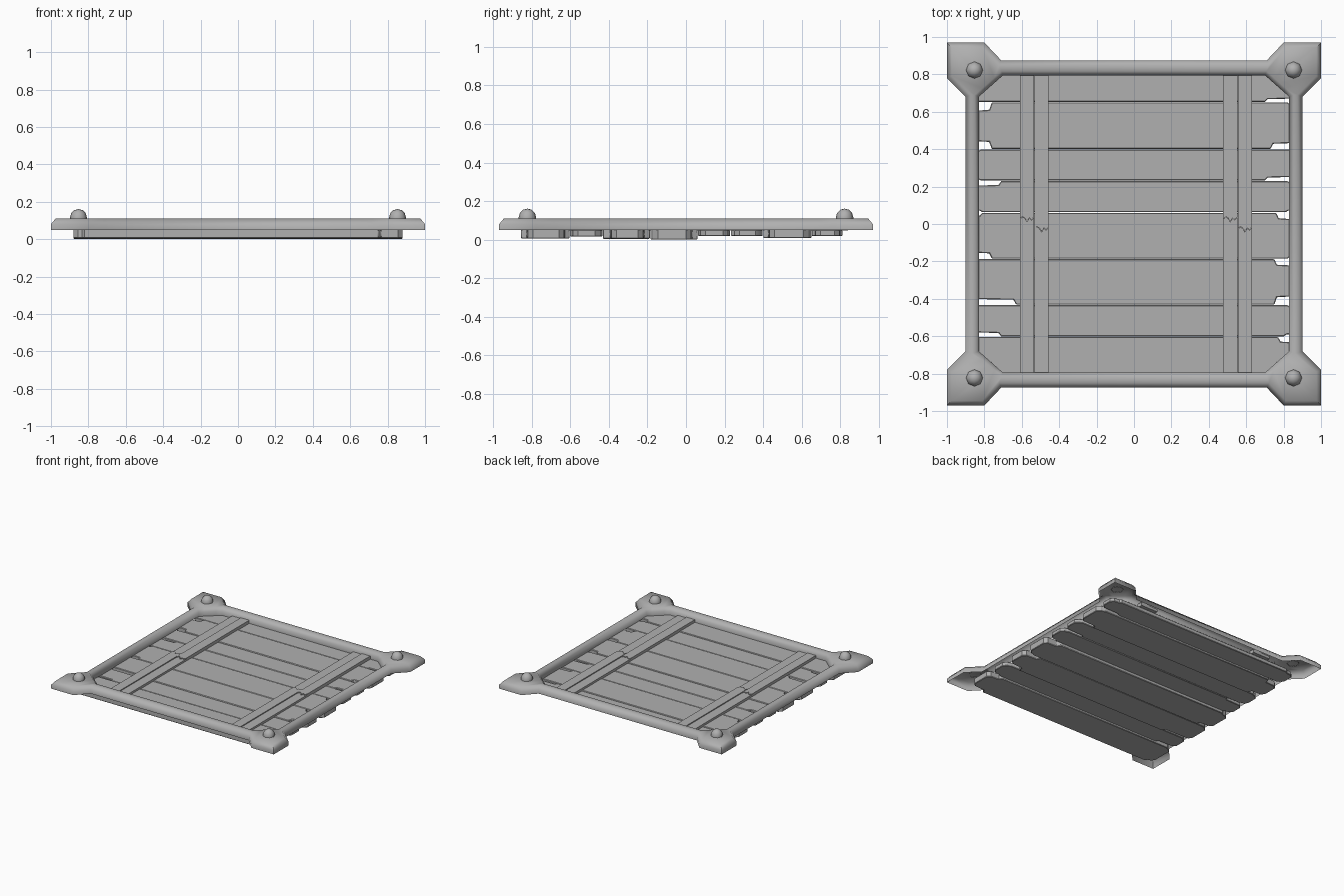
import bpy, bmesh
from math import radians
from mathutils import Vector

if "Cube" in bpy.data.objects:
    bpy.data.objects.remove(bpy.data.objects["Cube"])

grey = bpy.data.materials.new("dark_grey")
grey.diffuse_color = (.435, .435, .435, 1)
grey.use_nodes = True
grey.node_tree.nodes["Principled BSDF"].inputs["Base Color"].default_value = grey.diffuse_color


def make_object(name, bm, bevel=0.0, smooth=30):
    me = bpy.data.meshes.new(name)
    bmesh.ops.recalc_face_normals(bm, faces=bm.faces)
    bm.to_mesh(me)
    bm.free()
    me.materials.append(grey)
    ob = bpy.data.objects.new(name, me)
    bpy.context.collection.objects.link(ob)
    bpy.ops.object.select_all(action='DESELECT')
    bpy.context.view_layer.objects.active = ob
    ob.select_set(True)
    if bevel:
        mod = ob.modifiers.new("edge_bevel", 'BEVEL')
        mod.width = bevel
        mod.segments = 1
        mod.limit_method = 'ANGLE'
        mod.angle_limit = radians(60)
    bpy.ops.object.shade_smooth_by_angle(angle=radians(smooth))
    return ob


def slab(name, outline, z0, z1, bevel=0.0):
    bm = bmesh.new()
    face = bm.faces.new([bm.verts.new((x, y, z0)) for x, y in outline])
    up = bmesh.ops.extrude_face_region(bm, geom=[face], use_keep_orig=True)
    verts = [g for g in up['geom'] if isinstance(g, bmesh.types.BMVert)]
    bmesh.ops.translate(bm, verts=verts, vec=(0, 0, z1 - z0))
    return make_object(name, bm, bevel)


def four_way(corner):
    """Repeat one corner's points around the frame, counter-clockwise."""
    pts = []
    for sx, sy in ((1, 1), (-1, 1), (-1, -1), (1, -1)):
        seq = [Vector((x * sx, y * sy)) for x, y in corner]
        pts += seq if sx * sy > 0 else seq[::-1]
    return pts


def inset(loop, d):
    """Mitred offset of a counter-clockwise loop towards its inside."""
    out = []
    for i, p in enumerate(loop):
        a = (p - loop[i - 1]).normalized()
        b = (loop[(i + 1) % len(loop)] - p).normalized()
        na, nb = Vector((-a.y, a.x)), Vector((-b.y, b.x))
        out.append(p + (na + nb) * d / (1 + na.dot(nb)))
    return out


# Frame: hollow chamfered rail with flared corner plates, open underneath
outer = four_way([(.90, .68), (1, .78), (1, .97), (.80, .97), (.71, .875)])
inner = four_way([(.83 - .13 * t / 4, .68 + .115 * t / 4) for t in range(5)])
rings = [(outer, .05), (outer, .08), (inset(outer, .025), .11),
         (inset(inner, -.022), .11), (inner, .085), (inner, .05)]
bm = bmesh.new()
loops = [[bm.verts.new((p.x, p.y, z)) for p in ring] for ring, z in rings]
n = len(outer)
for lo, hi in zip(loops, loops[1:]):
    for i in range(n):
        j = (i + 1) % n
        bm.faces.new((lo[i], lo[j], hi[j], hi[i]))
make_object("frame", bm, smooth=65)

# Domed bolts on the four corners
for i, (sx, sy) in enumerate(((1, 1), (-1, 1), (-1, -1), (1, -1))):
    bm = bmesh.new()
    bmesh.ops.create_uvsphere(bm, u_segments=8, v_segments=6, radius=.045)
    low = [v for v in bm.verts if v.co.z < -.01]
    bmesh.ops.delete(bm, geom=low, context='VERTS')
    bmesh.ops.translate(bm, verts=bm.verts, vec=(.853 * sx, .823 * sy, .116))
    rim = [e for e in bm.edges if e.is_boundary]
    skirt = bmesh.ops.extrude_edge_only(bm, edges=rim)['geom']
    for v in (g for g in skirt if isinstance(g, bmesh.types.BMVert)):
        v.co.z = .107
    make_object(f"bolt_{i + 1}", bm, smooth=65)


# Planks: y range, underside z, then chip (length, depth) at each corner
# in the order front left, front right, back right, back left
planks = [
    (-.855, -.604, .005, (.06, .02), (.13, .03), (.11, .025), (.05, .01)),
    (-.601, -.434, .016, (.17, .018), (.08, .01), (.06, .008), (.05, .008)),
    (-.431, -.188, .004, (.25, -.025), (.13, .04), (.13, .03), (.05, .008)),
    (-.185, .060, .000, (.12, .028), (.06, .01), (.12, .03), (.07, .015)),
    (.063, .229, .018, (.07, .008), (.07, .008), (.06, .008), (.17, .02)),
    (.233, .398, .018, (.06, .008), (.18, .015), (.05, .008), (.06, .01)),
    (.401, .650, .008, (.12, .038), (.15, .028), (.06, .01), (.12, .04)),
    (.653, .812, .018, (.05, .008), (.18, .014), (.08, .012), (.08, .012)),
]
planks[2] = planks[2][:3] + ((.25, .026),) + planks[2][4:]
for k, (y0, y1, z0, *chips) in enumerate(planks):
    pts = []
    ends = ((-1, y0, 1), (1, y0, 1), (1, y1, -1), (-1, y1, -1))
    for c, ((sx, y, sy), (dx, dy)) in enumerate(zip(ends, chips)):
        xe = .88
        part = [(sx * (xe - dx), y), (sx * (xe - dx + .014), y + sy * dy),
                (sx * (xe - .025), y + sy * (dy + .004)),
                (sx * xe, y + sy * (dy + .03))]
        pts += part if c % 2 else part[::-1]
    slab(f"plank_{k + 1}", pts, z0, .053 if z0 < .01 else .05, .004)

# Straps: two pairs of thin battens, each cracked across the middle
crack = [(0, .0), (.18, .014), (.36, .004), (.5, -.014), (.66, .006),
         (.82, -.004), (1, .012)]
for side, x0 in (("left", -.61), ("right", .477)):
    for s, (dx, yc, tops) in enumerate(((0, .026, (.070, .075)),
                                        (.078, -.028, (.076, .069)))):
        a, w = x0 + dx, .076
        line = [(a + w * t, yc + h) for t, h in crack]
        back = [(x, y + .001) for x, y in line] + [(a + w, .84), (a, .84)]
        front = [(a, -.84), (a + w, -.84)] + [(x, y - .001) for x, y in line[::-1]]
        slab(f"{side}_strap_{s + 1}_back", back, .048, tops[0])
        slab(f"{side}_strap_{s + 1}_front", front, .048, tops[1])
